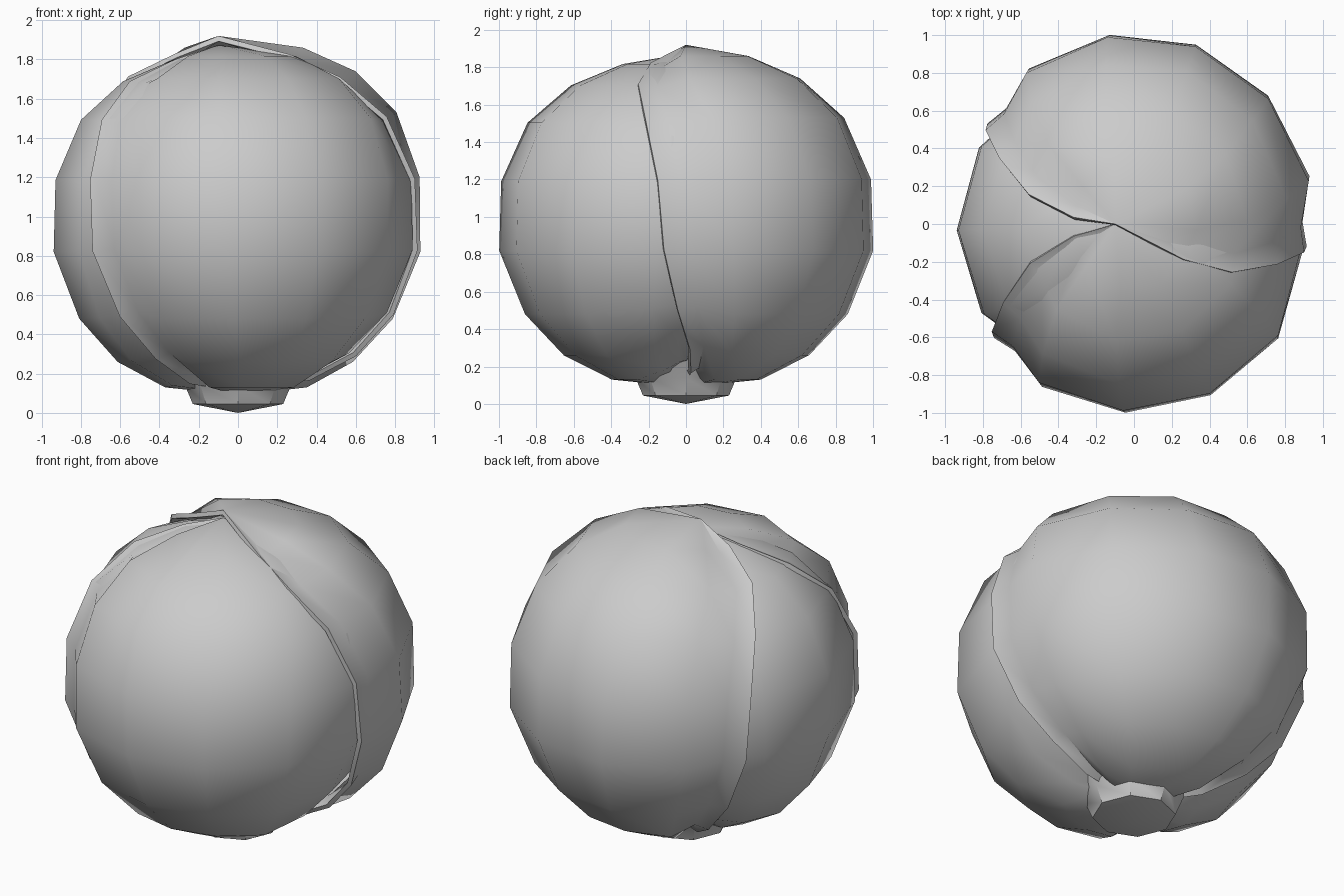
import bpy
import bmesh
from math import sin, cos, radians, pi
from mathutils import Vector

cube = bpy.data.objects.get("Cube")
if cube:
    bpy.data.objects.remove(cube)

grey = bpy.data.materials.new("plain grey")
grey.use_nodes = True
colour = (0.6, 0.6, 0.6, 1)
grey.diffuse_color = colour
grey.node_tree.nodes["Principled BSDF"].inputs["Base Color"].default_value = colour

CENTRE_Z = 1.0
# Leaf rows from tip to base: radius, height, half width in degrees
ROWS = [(.35, 1.86, 104), (.63, 1.74, 95), (.86, 1.53, 85), (1, 1.2, 79),
        (1.01, .82, 77), (.87, .48, 73), (.66, .26, 68), (.4, .13, 66), (.2, .11, 66)]
# Leaf columns across the width, close together at the rims
COLS = [-1, -.9, -.72, -.36, 0, .36, .72, .9, 1]


def finish(name, bm, angle):
    bmesh.ops.recalc_face_normals(bm, faces=bm.faces)
    mesh = bpy.data.meshes.new(name)
    bm.to_mesh(mesh)
    bm.free()
    mesh.materials.append(grey)
    obj = bpy.data.objects.new(name, mesh)
    bpy.context.collection.objects.link(obj)
    bpy.ops.object.select_all(action='DESELECT')
    obj.select_set(True)
    bpy.context.view_layer.objects.active = obj
    bpy.ops.object.shade_smooth_by_angle(angle=radians(angle))
    return obj


def leaf(name, azimuth, scale, swell):
    """Cupped leaf; swell gives the relative radius of each column."""
    sx, sy, sz = scale

    def place(r, z, a, f):
        h = (z - CENTRE_Z) * (sz if z > CENTRE_Z else 1)
        return Vector((r * f * cos(a) * sx, r * f * sin(a) * sy, CENTRE_Z + h * f))

    bm = bmesh.new()
    grid = []
    for r, z, half in ROWS:
        grid.append([bm.verts.new(place(r, z, radians(azimuth + u * half), f))
                     for u, f in zip(COLS, swell)])
    tip = bm.verts.new((-.1, 0, CENTRE_Z + .92 * sz))
    for i in range(len(COLS) - 1):
        bm.faces.new((tip, grid[0][i], grid[0][i + 1]))
        for upper, lower in zip(grid, grid[1:]):
            bm.faces.new((upper[i], lower[i], lower[i + 1], upper[i + 1]))
    bmesh.ops.recalc_face_normals(bm, faces=bm.faces)
    # Make sure the outside faces outward before thickening inward
    middle = bm.faces[len(bm.faces) // 2]
    if middle.normal.dot(middle.calc_center_median() - Vector((0, 0, CENTRE_Z))) < 0:
        bmesh.ops.reverse_faces(bm, faces=bm.faces)
    shell = bmesh.ops.solidify(bm, geom=bm.faces[:], thickness=.025)
    return finish(name, bm, 50)


# Three overlapping leaves, outermost first
leaf("outer_leaf", 70, (.95, 1, 1), [.96, .93, 1, 1, 1, 1, 1, .93, .965])
leaf("middle_leaf", 295, (.95, .99, .95), [.98, .94, 1, 1, 1, 1, .94, .89, .88])
leaf("inner_leaf", 182, (.93, .95, .93), [.86, .87, .9, .97, 1, .99, .9, .87, .86])

# Solid heart behind the gaps
bm = bmesh.new()
bmesh.ops.create_uvsphere(bm, u_segments=16, v_segments=10, radius=.8)
bmesh.ops.translate(bm, verts=bm.verts, vec=(0, 0, .98))
finish("heart", bm, 50)

# Short cut stem with a shallow pointed end
bm = bmesh.new()
rings = []
for r, z in [(.36, .3), (.27, .14), (.23, .045)]:
    rings.append([bm.verts.new((r * cos(i * pi / 4), r * sin(i * pi / 4), z)) for i in range(8)])
point = bm.verts.new((0, 0, 0))
bm.faces.new(rings[0])
for i in range(8):
    j = (i + 1) % 8
    for a, b in zip(rings, rings[1:]):
        bm.faces.new((a[i], a[j], b[j], b[i]))
    bm.faces.new((rings[-1][i], rings[-1][j], point))
finish("stem", bm, 40)
